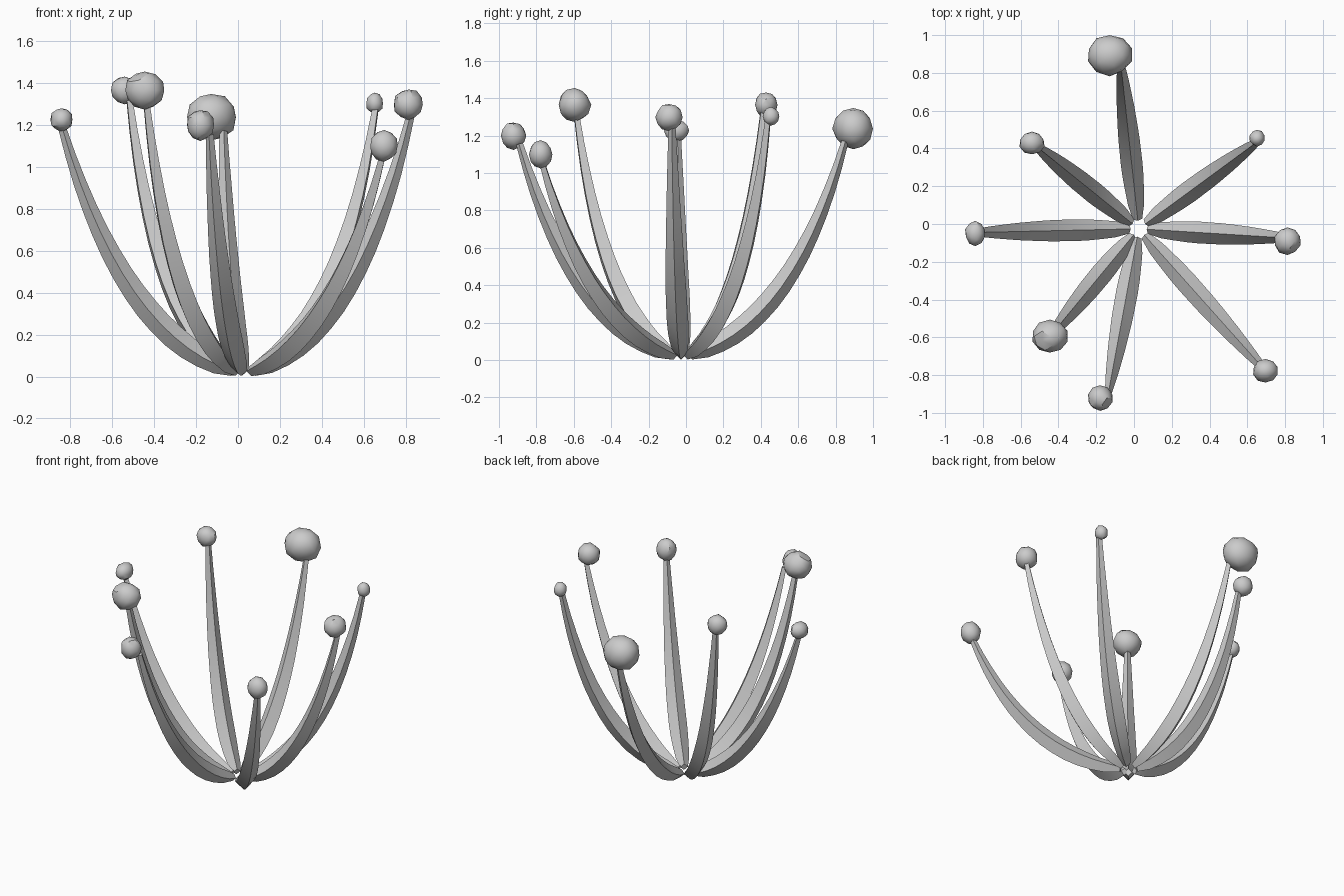
import bpy, bmesh, math, random
from mathutils import Vector

if "Cube" in bpy.data.objects:
    bpy.data.objects.remove(bpy.data.objects["Cube"])

random.seed(4)
HUB = Vector((0.025, -0.025, 0))

# stalk tip (x, y), bud centre (x, y, z), bud half sizes (x, y, z), outward bulge
STALKS = [
    ((-0.070, 0.850), (-0.128, 0.895, 1.237), (0.121, 0.110, 0.114), 0.69),
    ((-0.518, 0.412), (-0.540, 0.428, 1.365), (0.068, 0.062, 0.067), 0.76),
    ((-0.840, -0.045), (-0.840, -0.050, 1.225), (0.055, 0.067, 0.058), 0.67),
    ((-0.437, -0.585), (-0.445, -0.595, 1.365), (0.095, 0.088, 0.090), 0.74),
    ((-0.135, -0.89), (-0.180, -0.922, 1.200), (0.067, 0.068, 0.074), 0.67),
    ((0.690, -0.77), (0.697, -0.777, 1.100), (0.070, 0.063, 0.074), 0.67),
    ((0.825, -0.075), (0.813, -0.090, 1.298), (0.072, 0.074, 0.074), 0.69),
    ((0.655, 0.437), (0.652, 0.455, 1.303), (0.042, 0.044, 0.049), 0.74),
]
# stalk half-width along its length
TAPER = [(0, 0.024), (0.08, 0.045), (0.25, 0.058), (0.45, 0.056),
         (0.65, 0.046), (0.85, 0.032), (1, 0.019)]
RINGS = 14


def width(t):
    for (a, wa), (b, wb) in zip(TAPER, TAPER[1:]):
        if t <= b:
            return wa + (wb - wa) * (t - a) / (b - a)
    return TAPER[-1][1]


def finish(bm, name, angle):
    bmesh.ops.recalc_face_normals(bm, faces=bm.faces[:])
    me = bpy.data.meshes.new(name)
    bm.to_mesh(me)
    bm.free()
    ob = bpy.data.objects.new(name, me)
    bpy.context.collection.objects.link(ob)
    bpy.ops.object.select_all(action='DESELECT')
    ob.select_set(True)
    bpy.context.view_layer.objects.active = ob
    bpy.ops.object.shade_smooth_by_angle(angle=math.radians(angle))


def stalk(name, tip, bulge):
    """Diamond section swept along an outward, upward curve."""
    out = Vector((tip.x - HUB.x, tip.y - HUB.y, 0))
    reach = out.length
    out.normalize()
    side = Vector((-out.y, out.x, 0))
    p0 = HUB + out * 0.05 + Vector((0, 0, 0.026))
    p1 = HUB + out * (bulge * reach) + Vector((0, 0, 0.165 * tip.z))
    bm = bmesh.new()
    rings = []
    for i in range(RINGS + 1):
        t = i / RINGS
        p = p0 * (1 - t) ** 2 + p1 * (2 * t * (1 - t)) + tip * t * t
        tan = ((p1 - p0) * (1 - t) + (tip - p1) * t).normalized()
        up = tan.cross(side).normalized()
        w = width(t)
        rings.append([bm.verts.new(p + d * w) for d in (side, up, -side, -up)])
    for a, b in zip(rings, rings[1:]):
        for k in range(4):
            bm.faces.new((a[k], a[(k + 1) % 4], b[(k + 1) % 4], b[k]))
    bm.faces.new(rings[0])
    bm.faces.new(rings[-1])
    # lowest point rests on the ground
    for v in bm.verts:
        v.co.z = max(v.co.z, 0)
    finish(bm, name, 40)


def bud(name, centre, size):
    """Slightly lumpy low-poly ball."""
    bm = bmesh.new()
    bmesh.ops.create_icosphere(bm, subdivisions=2, radius=1)
    for v in bm.verts:
        v.co *= random.uniform(0.94, 1.04)
        v.co = Vector(c + s * x for c, s, x in zip(centre, size, v.co))
    finish(bm, name, 33)


for n, (tip, centre, size, bulge) in enumerate(STALKS, 1):
    stalk(f"stalk_{n}", Vector((*tip, centre[2] - 0.6 * size[2])), bulge)
    bud(f"bud_{n}", centre, size)
